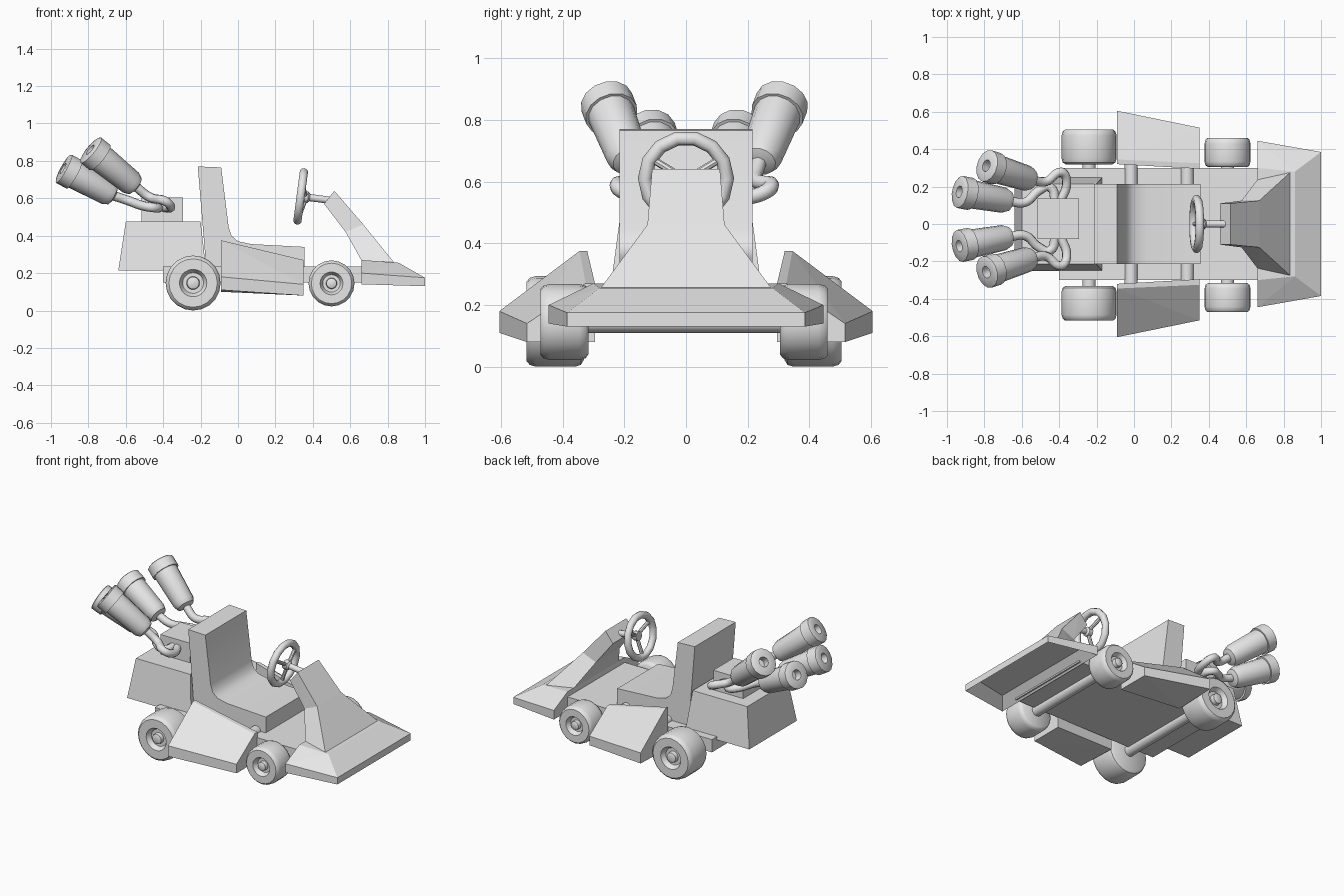
import bpy, bmesh, math
from mathutils import Vector

cube = bpy.data.objects.get("Cube")
if cube:
    bpy.data.objects.remove(cube, do_unlink=True)

grey = bpy.data.materials.new("plain grey")
grey.use_nodes = True
grey.diffuse_color = (0.8, 0.8, 0.8, 1)
grey.node_tree.nodes["Principled BSDF"].inputs["Base Color"].default_value = (0.8, 0.8, 0.8, 1)


def finish(name, bm, smooth=False):
    """Turn a bmesh into a named object."""
    bmesh.ops.recalc_face_normals(bm, faces=bm.faces)
    mesh = bpy.data.meshes.new(name)
    bm.to_mesh(mesh)
    bm.free()
    mesh.materials.append(grey)
    obj = bpy.data.objects.new(name, mesh)
    bpy.context.collection.objects.link(obj)
    if smooth:
        bpy.ops.object.select_all(action="DESELECT")
        obj.select_set(True)
        bpy.context.view_layer.objects.active = obj
        bpy.ops.object.shade_smooth_by_angle(angle=math.radians(40))
    return obj


def hull_mesh(points):
    """Convex solid with flat faces."""
    bm = bmesh.new()
    for p in points:
        bm.verts.new(p)
    bmesh.ops.convex_hull(bm, input=bm.verts)
    bmesh.ops.dissolve_limit(bm, angle_limit=0.02, verts=bm.verts, edges=bm.edges)
    bmesh.ops.recalc_face_normals(bm, faces=bm.faces)
    return bm


def both_sides(points):
    return [(x, s * y, z) for x, y, z in points for s in (1, -1)]


def hull(name, points):
    return finish(name, hull_mesh(points))


def box(name, low, high):
    return hull(name, [(x, y, z) for x in (low[0], high[0])
                       for y in (low[1], high[1]) for z in (low[2], high[2])])


def lathe(name, profile, start, direction, sides=20):
    """Spin (radius, height) pairs about an axis."""
    bm = bmesh.new()
    turn = Vector(direction).to_track_quat("Z", "Y")
    rings = []
    for radius, height in profile:
        ring = []
        for i in range(sides):
            a = math.tau * i / sides
            p = Vector((radius * math.cos(a), radius * math.sin(a), height))
            ring.append(bm.verts.new(Vector(start) + turn @ p))
        rings.append(ring)
    for a, b in zip(rings, rings[1:]):
        for i in range(sides):
            j = (i + 1) % sides
            bm.faces.new((a[i], a[j], b[j], b[i]))
    bm.faces.new(rings[0])
    bm.faces.new(rings[-1])
    return finish(name, bm, True)


def rod(name, a, b, radius, sides=12):
    axis = Vector(b) - Vector(a)
    return lathe(name, [(radius, 0), (radius, axis.length)], a, axis, sides)


def tube(name, points, radius):
    """Bent pipe along a smooth path."""
    curve = bpy.data.curves.new(name, "CURVE")
    curve.dimensions = "3D"
    curve.bevel_depth = radius
    curve.bevel_resolution = 2
    curve.resolution_u = 6
    curve.use_fill_caps = True
    spline = curve.splines.new("BEZIER")
    spline.bezier_points.add(len(points) - 1)
    for knot, p in zip(spline.bezier_points, points):
        knot.co = p
        knot.handle_left_type = knot.handle_right_type = "AUTO"
    curve.materials.append(grey)
    obj = bpy.data.objects.new(name, curve)
    bpy.context.collection.objects.link(obj)


# Floor pan and rear engine housing
box("floor_pan", (-0.4, -0.3, 0.15), (0.68, 0.3, 0.235))
hull("engine_housing", both_sides([
    (-0.64, 0.25, 0.215), (-0.17, 0.25, 0.215),
    (-0.6, 0.215, 0.475), (-0.2, 0.215, 0.475)]))
box("engine_top", (-0.515, -0.08, 0.47), (-0.295, 0.135, 0.605))

# Seat: side profile pushed across the kart
seat_profile = [(-0.215, 0.77), (-0.09, 0.765), (-0.05, 0.445), (-0.035, 0.4),
                (0, 0.37), (0.07, 0.355), (0.355, 0.34), (0.355, 0.23), (-0.17, 0.23)]
bm = bmesh.new()
face = bm.faces.new([bm.verts.new((x, -0.215, z)) for x, z in seat_profile])
pushed = bmesh.ops.extrude_face_region(bm, geom=[face])["geom"]
bmesh.ops.translate(bm, vec=(0, 0.43, 0),
                    verts=[v for v in pushed if isinstance(v, bmesh.types.BMVert)])
finish("seat", bm, True)

# Nose plate with a sunken underside
bm = hull_mesh(both_sides([
    (0.66, 0.445, 0.14), (0.66, 0.445, 0.2), (0.66, 0.3, 0.27), (0.86, 0.28, 0.255),
    (1, 0.385, 0.175), (1, 0.385, 0.13)]))
under = min(bm.faces, key=lambda f: f.normal.z)
bmesh.ops.inset_region(bm, faces=[under], thickness=0.09, depth=-0.06)
finish("nose_plate", bm)

# Front shield: narrow top panel flaring into a wide foot
shield_waist = [(0.67, 0.125, 0.46), (0.575, 0.125, 0.42)]
hull("shield_top", both_sides([(0.515, 0.11, 0.64), (0.46, 0.11, 0.57)] + shield_waist))
hull("shield_foot", both_sides(shield_waist + [(0.84, 0.28, 0.25), (0.67, 0.25, 0.25)]))

# Steering wheel, spokes and column
centre = Vector((0.335, 0, 0.61))
axis = Vector((0.99, 0, -0.13)).normalized()
up = Vector((0.13, 0, 0.99)).normalized()
bpy.ops.mesh.primitive_torus_add(major_segments=14, minor_segments=10, major_radius=0.133,
                                 minor_radius=0.023, location=centre,
                                 rotation=axis.to_track_quat("Z", "Y").to_euler())
wheel_rim = bpy.context.object
wheel_rim.name = "steering_rim"
wheel_rim.data.materials.append(grey)
bpy.ops.object.shade_smooth()
for i in range(3):
    a = math.tau * i / 3 + math.pi
    spoke = up * math.cos(a) + Vector((0, 1, 0)) * math.sin(a)
    rod(f"steering_spoke_{i}", centre + axis * 0.03, centre + spoke * 0.13, 0.012, 8)
lathe("steering_column", [(0.03, 0), (0.03, 0.03), (0.019, 0.04), (0.019, 0.2)],
      centre + axis * 0.01, axis, 12)

# Road wheels with dished hubs, and axles
for place, x, radius, inner, width in (("rear", -0.24, 0.147, 0.325, 0.185),
                                       ("front", 0.5, 0.123, 0.31, 0.155)):
    z = radius + (0.022 if place == "front" else 0)
    r, w = radius, width
    tyre = [(r * 0.85, 0), (r * 0.96, 0.01), (r, 0.03), (r, w - 0.03), (r * 0.96, w - 0.01),
            (r * 0.88, w), (r * 0.5, w), (r * 0.45, w - 0.012), (r * 0.38, w - 0.03),
            (r * 0.24, w - 0.03), (r * 0.22, w - 0.005), (r * 0.15, w)]
    rod(f"{place}_axle", (x, -inner - 0.02, z), (x, inner + 0.02, z), 0.035)
    for side, s in (("near", -1), ("far", 1)):
        lathe(f"{place}_wheel_{side}", tyre, (x, s * inner - 0.006, z), (0, s, 0))

# Side pods and the struts that hold them
for side, s in (("near", -1), ("far", 1)):
    pod = [(-0.09, 0.32, 0.375), (-0.09, 0.345, 0.375), (-0.09, 0.605, 0.18),
           (-0.09, 0.605, 0.11), (-0.09, 0.32, 0.1), (0.35, 0.295, 0.27),
           (0.35, 0.325, 0.27), (0.35, 0.515, 0.14), (0.35, 0.515, 0.08), (0.35, 0.295, 0.08)]
    hull(f"side_pod_{side}", [(x, s * y, z) for x, y, z in pod])
    for i, x in enumerate((-0.015, 0.285)):
        rod(f"pod_strut_{side}_{i}", (x, s * 0.2, 0.23), (x, s * 0.34, 0.23), 0.035)

# Exhausts: tapered cans with open caps and bent pipes
exhausts = {
    "outer": [(-0.55, 0.21, 0.665), (-0.79, 0.285, 0.86), (-0.47, 0.2, 0.605),
              (-0.39, 0.25, 0.585), (-0.36, 0.2, 0.555), (-0.4, 0.08, 0.55)],
    "inner": [(-0.67, 0.095, 0.615), (-0.935, 0.145, 0.76), (-0.58, 0.09, 0.585),
              (-0.51, 0.15, 0.56), (-0.45, 0.17, 0.55), (-0.42, 0.07, 0.55)]}
for kind, path in exhausts.items():
    for side, s in (("near", -1), ("far", 1)):
        base, tip, *bends = [Vector((x, 0.027 + s * y, z)) for x, y, z in path]
        length = (tip - base).length
        lathe(f"exhaust_can_{kind}_{side}",
              [(0.03, -0.01), (0.055, 0), (0.068, 0.03), (0.077, length - 0.07),
               (0.087, length - 0.07), (0.087, length - 0.005), (0.08, length),
               (0.032, length), (0.032, length - 0.05)], base, tip - base, 14)
        tube(f"exhaust_pipe_{kind}_{side}", [base] + bends, 0.025)
